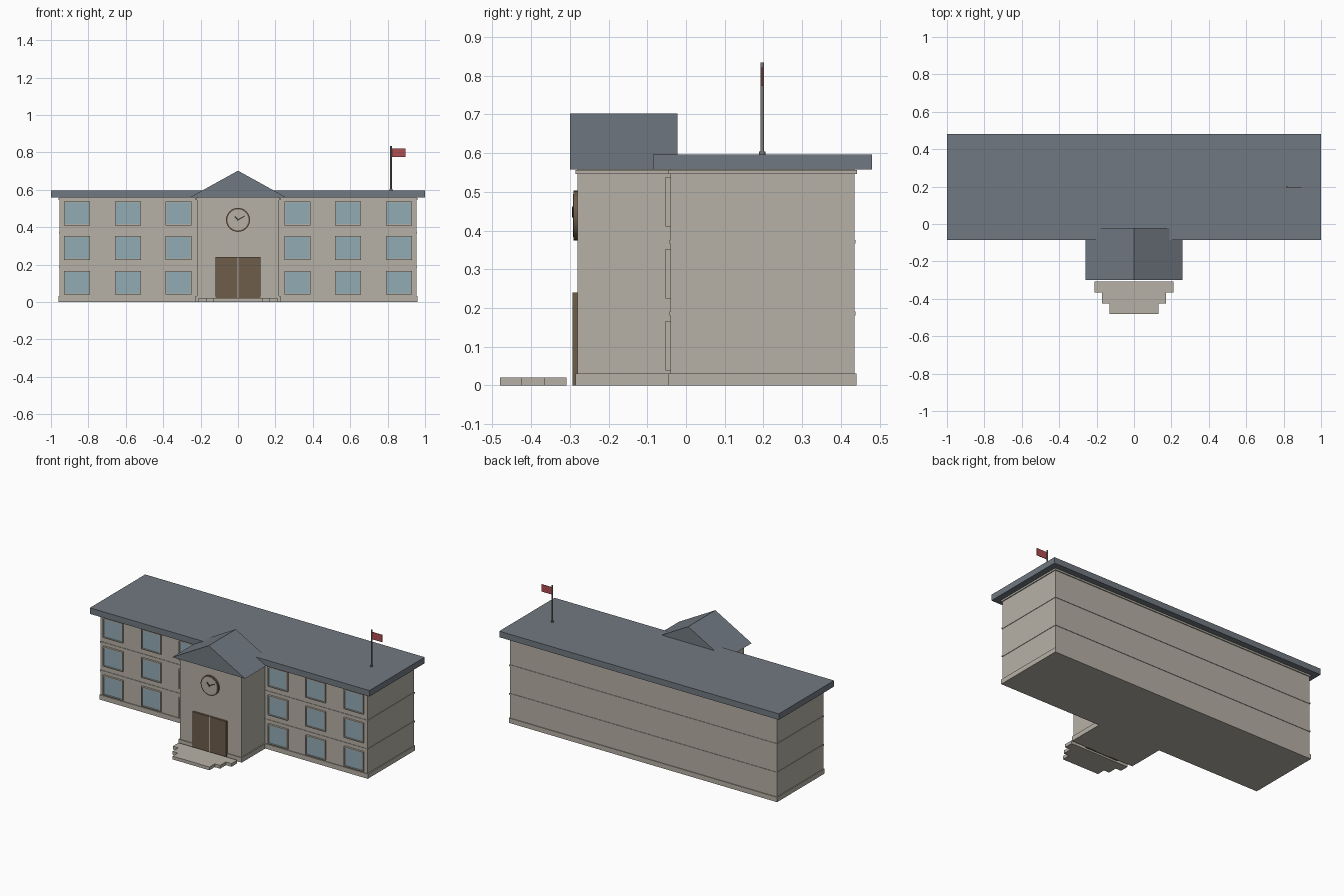
import bpy, bmesh, math
from mathutils import Matrix, Vector

old = bpy.data.objects.get("Cube")
if old:
    bpy.data.objects.remove(old)


def material(name, r, g, b):
    m = bpy.data.materials.new(name)
    m.use_nodes = True
    m.diffuse_color = (r, g, b, 1)
    m.node_tree.nodes["Principled BSDF"].inputs["Base Color"].default_value = (r, g, b, 1)
    return m


stone = material("stone", 0.47, 0.44, 0.38)
slate = material("slate", 0.165, 0.19, 0.22)
glass = material("glass", 0.29, 0.41, 0.46)
wood = material("brown wood", 0.155, 0.11, 0.07)
dark = material("dark metal", 0.05, 0.045, 0.035)
steel = material("pole metal", 0.2, 0.19, 0.18)
red = material("red cloth", 0.43, 0.075, 0.085)


def finish(name, bm, mat):
    bmesh.ops.recalc_face_normals(bm, faces=bm.faces)
    mesh = bpy.data.meshes.new(name)
    bm.to_mesh(mesh)
    bm.free()
    mesh.materials.append(mat)
    ob = bpy.data.objects.new(name, mesh)
    bpy.context.collection.objects.link(ob)
    return ob


def box(name, x, y, z, mat):
    """Box from (low, high) ranges on each axis."""
    bm = bmesh.new()
    bmesh.ops.create_cube(bm, size=1)
    for v in bm.verts:
        v.co = [(lo + hi) / 2 + c * (hi - lo) for c, (lo, hi) in zip(v.co, (x, y, z))]
    return finish(name, bm, mat)


def prism(name, outline, y0, y1, mat):
    """Outline in x and z, extruded along y."""
    bm = bmesh.new()
    face = bm.faces.new([bm.verts.new((x, y0, z)) for x, z in outline])
    ext = bmesh.ops.extrude_face_region(bm, geom=[face])["geom"]
    for v in ext:
        if isinstance(v, bmesh.types.BMVert):
            v.co.y = y1
    return finish(name, bm, mat)


def cylinder(name, radius, depth, centre, mat, along_y=False):
    bm = bmesh.new()
    rot = Matrix.Rotation(math.pi / 2, 4, "X") if along_y else Matrix()
    bmesh.ops.create_cone(bm, cap_ends=True, segments=32, radius1=radius, radius2=radius,
                          depth=depth, matrix=Matrix.Translation(centre) @ rot)
    ob = finish(name, bm, mat)
    smooth(ob)
    return ob


def smooth(ob):
    bpy.ops.object.select_all(action="DESELECT")
    ob.select_set(True)
    bpy.context.view_layer.objects.active = ob
    bpy.ops.object.shade_smooth_by_angle()


def window(name, x, z):
    """Raised frame with a recessed pane."""
    bm = bmesh.new()
    bmesh.ops.create_cube(bm, size=1)
    for v in bm.verts:
        v.co = (x + v.co.x * 0.14, -0.045 + v.co.y * 0.016, z + v.co.z * 0.128)
    bm.normal_update()
    front = min(bm.faces, key=lambda f: f.calc_center_median().y)
    bmesh.ops.inset_region(bm, faces=[front], thickness=0.009)
    ext = bmesh.ops.extrude_discrete_faces(bm, faces=[front])["faces"][0]
    bmesh.ops.translate(bm, verts=ext.verts, vec=(0, 0.006, 0))
    ext.material_index = 1
    ob = finish(name, bm, stone)
    ob.data.materials.append(glass)


# Main block with plinth, floor bands and cornice
box("main_walls", (-0.955, 0.955), (-0.04, 0.435), (0, 0.565), stone)
for name, lo, hi, out in (("plinth", 0, 0.031, 0.005), ("lower_band", 0.181, 0.191, 0.003),
                          ("upper_band", 0.366, 0.376, 0.003), ("cornice", 0.546, 0.557, 0.006)):
    box(name, (-0.955 - out, 0.955 + out), (-0.04 - out, 0.435 + out), (lo, hi), stone)
box("main_roof", (-1, 1), (-0.085, 0.48), (0.558, 0.597), slate)

# Entrance block with its gable roof
box("entrance_walls", (-0.22, 0.22), (-0.28, 0), (0, 0.565), stone)
box("entrance_plinth", (-0.226, 0.226), (-0.285, 0), (0, 0.031), stone)
box("entrance_cornice", (-0.226, 0.226), (-0.285, 0), (0.546, 0.557), stone)
prism("gable_roof", ((-0.26, 0.558), (0.26, 0.558), (0, 0.702)), -0.3, -0.022, slate)

# Windows on both wings
for col, x in enumerate((0.318, 0.588, 0.861)):
    for row, z in enumerate((0.103, 0.289, 0.474)):
        for side, sign in (("left", 1), ("right", -1)):
            window(f"window_{side}_{col}_{row}", sign * x, z)

# Double door with a pale strip between the leaves
for side, sign in (("left", 1), ("right", -1)):
    box(f"door_{side}", sorted((sign * 0.004, sign * 0.12)), (-0.293, -0.279), (0, 0.24), wood)
box("door_strip", (-0.004, 0.004), (-0.29, -0.279), (0, 0.24), stone)

# Terraced landing in front of the door
for i, (half, y0, y1) in enumerate(((0.21, -0.366, -0.308), (0.17, -0.426, -0.366),
                                    (0.132, -0.48, -0.426))):
    box(f"step_{i}", (-half, half), (y0, y1), (0, 0.021), stone)

# Clock: rim, dial and hands
cylinder("clock_rim", 0.064, 0.012, (0, -0.284, 0.439), wood, True)
cylinder("clock_dial", 0.056, 0.002, (0, -0.2905, 0.439), stone, True)
for name, length, width, angle in (("minute_hand", 0.04, 0.006, 30), ("hour_hand", 0.025, 0.007, 135)):
    a = math.radians(angle)
    along, across = Vector((math.cos(a), math.sin(a))), Vector((-math.sin(a), math.cos(a)))
    centre = Vector((0, 0.439))
    pts = [centre + along * s * length + across * t * width / 2
           for s, t in ((-0.15, -1), (1, -1), (1, 1), (-0.15, 1))]
    prism(name, pts, -0.295, -0.291, dark)

# Flagpole and flag
cylinder("flagpole", 0.005, 0.24, (0.818, 0.197, 0.714), steel)
cylinder("flagpole_foot", 0.008, 0.008, (0.818, 0.197, 0.6), steel)
box("flag", (0.822, 0.895), (0.1955, 0.1985), (0.774, 0.821), red)
